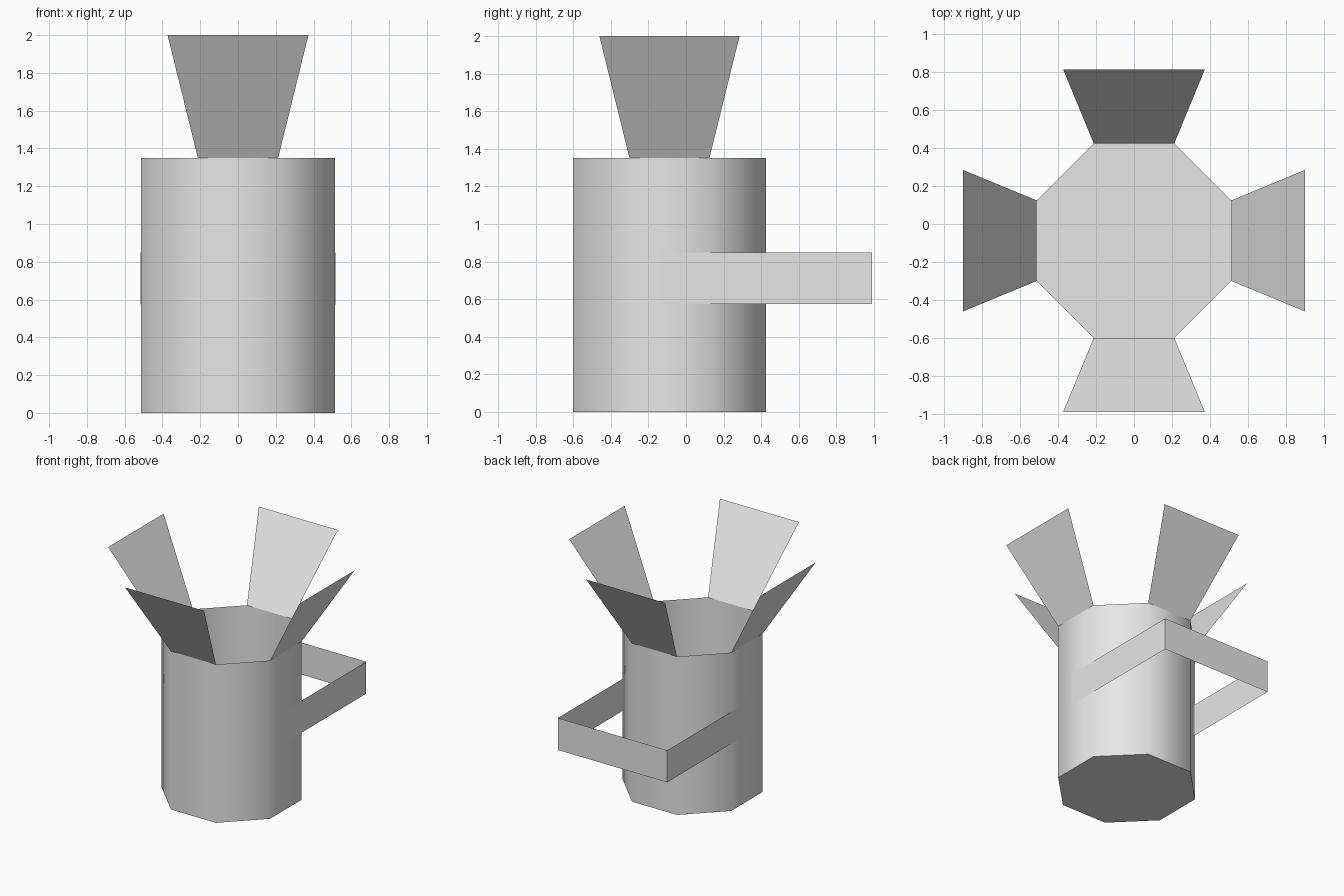
import bpy
import bmesh
import math
from mathutils import Matrix, Vector

cube = bpy.data.objects.get("Cube")
if cube:
    bpy.data.objects.remove(cube, do_unlink=True)

CENTRE_Y = -0.088      # axis of the cup
APOTHEM = 0.513        # centre to flat side
HALF_SIDE = APOTHEM * math.tan(math.pi / 8)
RIM = 1.35

grey = bpy.data.materials.new("light_grey")
grey.use_nodes = True
grey.diffuse_color = (0.8, 0.8, 0.8, 1)
grey.node_tree.nodes["Principled BSDF"].inputs["Base Color"].default_value = (0.8, 0.8, 0.8, 1)


def make_object(name, bm):
    mesh = bpy.data.meshes.new(name)
    bm.to_mesh(mesh)
    bm.free()
    mesh.materials.append(grey)
    obj = bpy.data.objects.new(name, mesh)
    bpy.context.collection.objects.link(obj)
    return obj


# Open eight-sided cup with a closed floor
bm = bmesh.new()
bmesh.ops.create_circle(
    bm, cap_ends=True, segments=8, radius=APOTHEM / math.cos(math.pi / 8),
    matrix=Matrix.Translation((0, CENTRE_Y, 0)) @ Matrix.Rotation(math.pi / 8, 4, "Z"))
rim = bmesh.ops.extrude_edge_only(bm, edges=bm.edges[:])
bmesh.ops.translate(bm, vec=(0, 0, RIM),
                    verts=[v for v in rim["geom"] if isinstance(v, bmesh.types.BMVert)])
bmesh.ops.recalc_face_normals(bm, faces=bm.faces[:])
floor = min(bm.faces, key=lambda f: f.calc_center_median().z)
if floor.normal.z > 0:
    bmesh.ops.reverse_faces(bm, faces=bm.faces[:])
cup = make_object("cup_body", bm)
bpy.context.view_layer.objects.active = cup
cup.select_set(True)
bpy.ops.object.shade_smooth_by_angle(angle=math.radians(60))

# Four flared flaps on alternate sides of the rim
flap = [(-HALF_SIDE, -APOTHEM, RIM), (HALF_SIDE, -APOTHEM, RIM),
        (0.373, -0.902, 2), (-0.373, -0.902, 2)]
for i, side in enumerate(("front", "left", "back", "right")):
    place = Matrix.Translation((0, CENTRE_Y, 0)) @ Matrix.Rotation(i * math.pi / 2, 4, "Z")
    bm = bmesh.new()
    bm.faces.new([bm.verts.new(place @ Vector(p)) for p in flap])
    make_object(side + "_flap", bm)

# Flat square-cornered strap handle around the back
bm = bmesh.new()
path = [(0.516, -0.135), (0.516, 0.99), (-0.516, 0.99), (-0.516, -0.135)]
lower, upper = ([bm.verts.new((x, y, z)) for x, y in path] for z in (0.575, 0.848))
for i in range(3):
    bm.faces.new((lower[i], lower[i + 1], upper[i + 1], upper[i]))
make_object("handle", bm)
